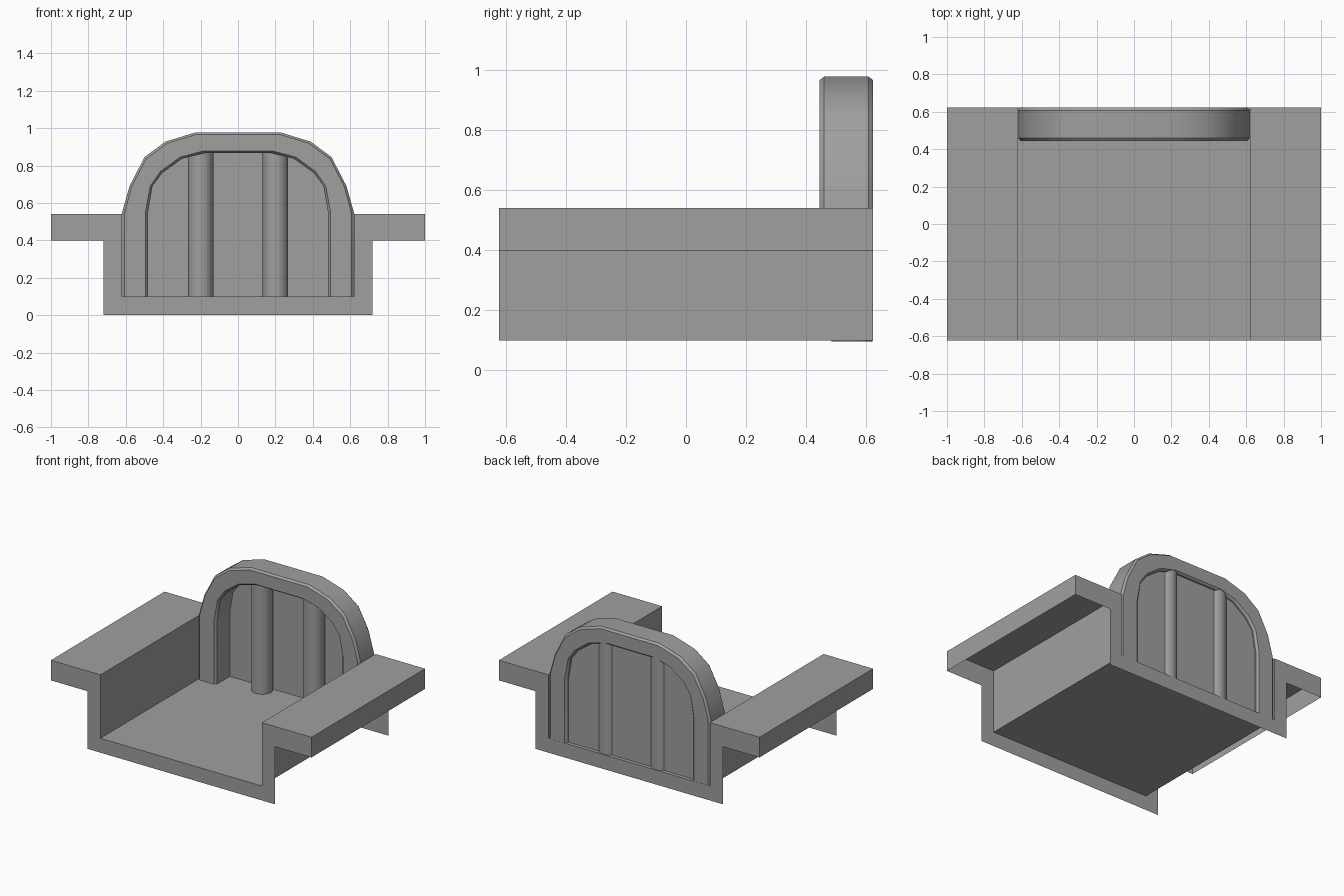
import bpy
import math
from mathutils import Vector

if "Cube" in bpy.data.objects:
    bpy.data.objects.remove(bpy.data.objects["Cube"])

grey = bpy.data.materials.new("stone grey")
grey.use_nodes = True
colour = (0.35, 0.35, 0.35, 1)
grey.diffuse_color = colour
grey.node_tree.nodes["Principled BSDF"].inputs["Base Color"].default_value = colour


def finish(obj, smooth=False):
    obj.data.materials.append(grey)
    if smooth:
        bpy.ops.object.select_all(action='DESELECT')
        obj.select_set(True)
        bpy.context.view_layer.objects.active = obj
        bpy.ops.object.shade_smooth_by_angle(angle=math.radians(32))
    return obj


def build(name, verts, faces, smooth=False):
    mesh = bpy.data.meshes.new(name)
    mesh.from_pydata(verts, [], faces)
    mesh.update()
    obj = bpy.data.objects.new(name, mesh)
    bpy.context.collection.objects.link(obj)
    return finish(obj, smooth)


def mirrored(half):
    """Right half profile, followed by its mirror image in reverse order."""
    return half + [(-x, z) for x, z in reversed(half)]


def plate(name, outline, y, face_back=False):
    order = list(range(len(outline)))
    if face_back:
        order.reverse()
    return build(name, [(x, y, z) for x, z in outline], [order])


DEPTH = 0.623
FLOOR, LEDGE, LIP = 0.1, 0.54, 0.4
INNER, OUTER = 0.62, 0.72

# Trough: one open sheet running over the ledges, down the walls and across the floor
half = [(1, LIP), (1, LEDGE), (INNER, LEDGE), (INNER, FLOOR)]
path = mirrored(half)
n = len(path)
verts = [(x, y, z) for y in (-DEPTH, DEPTH) for x, z in path]
build("trough_shell", verts, [(i, i + n, i + n + 1, i + 1) for i in range(n - 1)])

# End plates with the stepped cross-section, hanging below the floor
step = [(INNER, FLOOR), (INNER, LEDGE), (1, LEDGE), (1, LIP), (OUTER, LIP), (OUTER, 0)]
outline = mirrored(step)[::-1]
plate("front_end_plate", outline, -DEPTH)
plate("back_end_plate", outline, DEPTH, True)

# Arch: chamfered section swept between an outer and an inner outline
outer = mirrored([(0.62, FLOOR), (0.62, 0.548), (0.58, 0.69),
                  (0.5, 0.845), (0.388, 0.928), (0.225, 0.978)])
inner = mirrored([(0.482, FLOOR), (0.482, 0.545), (0.457, 0.69),
                  (0.405, 0.76), (0.3, 0.836), (0.18, 0.867)])
front, back, cham = 0.445, 0.622, 0.015
section = [(0, front + cham), (0.1, front), (0.9, front), (1, front + cham),
           (1, back - cham), (0.9, back), (0.1, back), (0, back - cham)]
s = len(section)
verts = []
for o, i in zip(outer, inner):
    for t, y in section:
        p = Vector(o).lerp(Vector(i), t)
        verts.append((p.x, y, p.y))
faces = []
for a in range(len(outer) - 1):
    for b in range(s):
        c = (b + 1) % s
        faces.append((a * s + b, a * s + c, (a + 1) * s + c, (a + 1) * s + b))
faces.append(list(range(s))[::-1])
faces.append([(len(outer) - 1) * s + b for b in range(s)])
build("arch_frame", verts, faces, True)

# Thin panel closing the arch near its back
plate("arch_panel", inner[::-1], 0.598)

# Two round pillars set into the panel
for side, x in (("left", 0.2), ("right", -0.2)):
    low, high = 0.097, 0.88
    bpy.ops.mesh.primitive_cylinder_add(vertices=32, radius=0.068, depth=high - low,
                                        location=(x, 0.552, (low + high) / 2))
    pillar = bpy.context.object
    pillar.name = side + "_pillar"
    finish(pillar, True)
